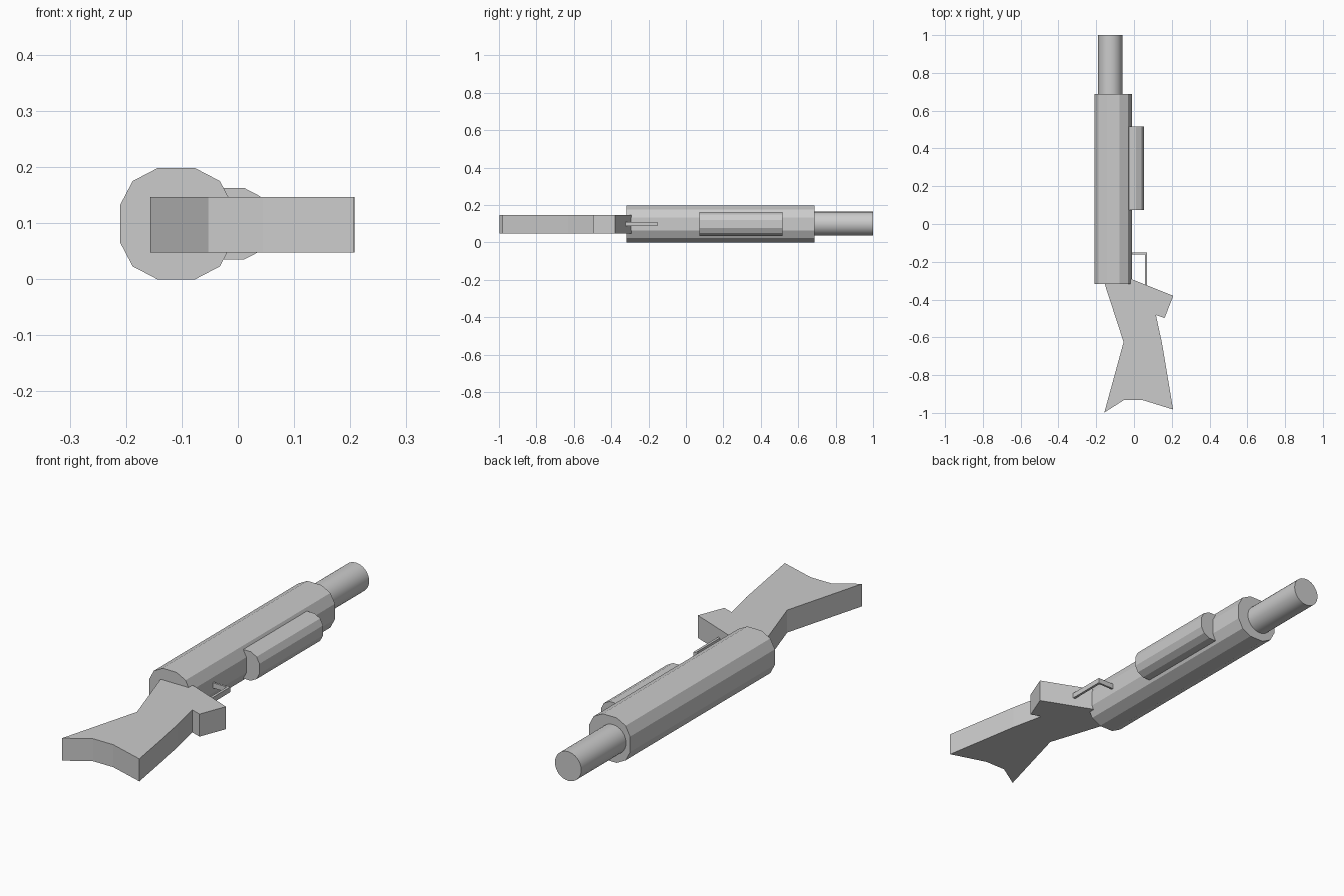
import bpy, bmesh, math
from mathutils import Vector

if "Cube" in bpy.data.objects:
    bpy.data.objects.remove(bpy.data.objects["Cube"])


def prism(name, base, offset):
    """Solid made by sweeping a closed outline along an offset."""
    bm = bmesh.new()
    face = bm.faces.new([bm.verts.new(p) for p in base])
    top = bmesh.ops.extrude_face_region(bm, geom=[face])
    moved = [g for g in top["geom"] if isinstance(g, bmesh.types.BMVert)]
    bmesh.ops.translate(bm, verts=moved, vec=Vector(offset))
    # make sure both caps exist
    bmesh.ops.holes_fill(bm, edges=bm.edges[:], sides=0)
    bmesh.ops.recalc_face_normals(bm, faces=bm.faces[:])
    mesh = bpy.data.meshes.new(name)
    bm.to_mesh(mesh)
    bm.free()
    obj = bpy.data.objects.new(name, mesh)
    bpy.context.collection.objects.link(obj)
    return obj


def tube(name, x, y0, y1, scale):
    """Twelve-sided casing running along y, centred at height 0.099."""
    quarter = [(0.1, 0.034), (0.078, 0.076), (0.034, 0.099)]
    ring = []
    for sx, sz in ((1, 1), (-1, 1), (-1, -1), (1, -1)):
        pts = quarter if sx * sz > 0 else quarter[::-1]
        ring += [(x + sx * a * scale, y0, 0.099 + sz * b * scale) for a, b in pts]
    return prism(name, ring, (0, y1 - y0, 0))


def plate(name, outline, z0, z1):
    return prism(name, [(x, y, z0) for x, y in outline], (0, 0, z1 - z0))


# Main casing and the smaller fore grip set into its side
tube("main_casing", -0.11, -0.318, 0.688, 1.0)
tube("fore_grip", -0.011, 0.073, 0.515, 0.645)

# Round barrel
bpy.ops.mesh.primitive_cylinder_add(vertices=32, radius=0.064, depth=0.36,
                                    location=(-0.126, 0.82, 0.1),
                                    rotation=(math.pi / 2, 0, 0))
barrel = bpy.context.object
barrel.name = "barrel"
bpy.ops.object.shade_smooth_by_angle(angle=math.radians(30))

# Shoulder stock with hand grip
plate("stock", [(-0.157, -0.312), (-0.055, -0.625), (-0.157, -0.995 - 0.003),
                (-0.053, -0.932), (0.045, -0.932), (0.207, -0.982),
                (0.148, -0.63), (0.116, -0.482), (0.162, -0.498),
                (0.208, -0.38), (-0.012, -0.292)], 0.048, 0.147)

# Bent guard strip
plate("trigger_guard", [(-0.03, -0.152), (0.07, -0.152), (0.07, -0.34),
                        (0.059, -0.34), (0.059, -0.161), (-0.03, -0.161)],
      0.087, 0.11)
